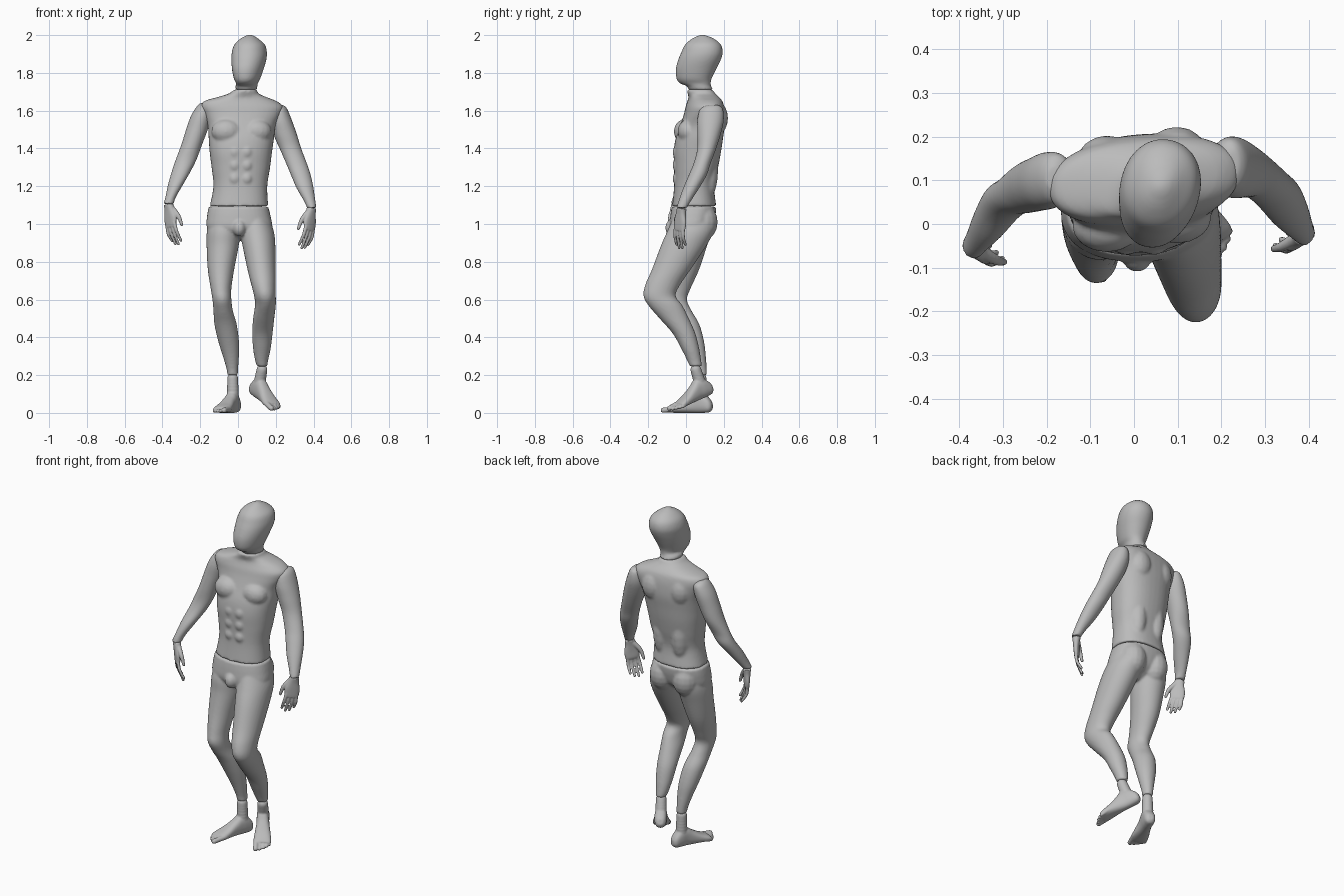
import bpy
import bmesh
import math
from mathutils import Matrix, Vector

cube = bpy.data.objects.get("Cube")
if cube:
    bpy.data.objects.remove(cube, do_unlink=True)

grey = bpy.data.materials.new("plain grey")
grey.use_nodes = True
grey.diffuse_color = (0.5, 0.5, 0.5, 1)
grey.node_tree.nodes["Principled BSDF"].inputs["Base Color"].default_value = grey.diffuse_color


# Helpers: everything is modelled in hundredths of a unit and scaled in finish()
def spline(rows, steps=5):
    """Smoothly interpolate the rows of a section table."""
    rows = [Vector(r) for r in rows]
    rows = [rows[0]] + rows + [rows[-1]]
    result = []
    for a, b, c, d in zip(rows, rows[1:], rows[2:], rows[3:]):
        for s in range(steps):
            t = s / steps
            result.append(b + (c - a) * (t / 2)
                          + (a * 2 - b * 5 + c * 4 - d) * (t * t / 2)
                          + (b * 3 - a - c * 3 + d) * (t * t * t / 2))
    return result + [rows[-1]]


def loft(bm, rows, matrix=Matrix(), power=2.0, twist=0.0, sides=40):
    """Skin rounded sections given as (height, x min, x max, y min, y max)."""
    sections = spline(rows)
    rings = []
    for i, (h, x0, x1, y0, y1) in enumerate(sections):
        shear = twist * i / len(sections)
        ring = []
        for k in range(sides):
            angle = math.tau * k / sides
            c, s = math.cos(angle), math.sin(angle)
            dx = math.copysign(abs(c) ** (2 / power), c) * (x1 - x0) / 2
            dy = math.copysign(abs(s) ** (2 / power), s) * (y1 - y0) / 2
            point = Vector(((x0 + x1) / 2 + dx, (y0 + y1) / 2 + dy + shear * dx, h))
            ring.append(bm.verts.new(matrix @ point))
        rings.append(ring)
    for low, high in zip(rings, rings[1:]):
        for k in range(sides):
            n = (k + 1) % sides
            bm.faces.new((low[k], low[n], high[n], high[k]))
    bm.faces.new(rings[0][::-1])
    bm.faces.new(rings[-1])


def blob(bm, centre, radii, matrix=Matrix()):
    shape = matrix @ Matrix.Translation(centre) @ Matrix.Diagonal((*radii, 1))
    bmesh.ops.create_uvsphere(bm, u_segments=16, v_segments=10, radius=1, matrix=shape)


def digit(bm, points, r0, r1, matrix=Matrix(), steps=9):
    """A finger-like form: closely spaced balls along a path."""
    path = spline(points, steps)
    for i, p in enumerate(path):
        r = r0 + (r1 - r0) * i / (len(path) - 1)
        blob(bm, p, (r, r, r), matrix)


def frame(origin, across, up, forward):
    m = Matrix((across, up, forward)).transposed().to_4x4()
    m.translation = origin
    return m


def finish(bm, name, voxel, smoothing=4):
    """Fuse the overlapping forms of a part into one smooth skin."""
    bmesh.ops.scale(bm, vec=(0.01, 0.01, 0.01), verts=bm.verts)
    bmesh.ops.recalc_face_normals(bm, faces=bm.faces)
    mesh = bpy.data.meshes.new(name)
    bm.to_mesh(mesh)
    bm.free()
    mesh.materials.append(grey)
    for poly in mesh.polygons:
        poly.use_smooth = True
    obj = bpy.data.objects.new(name, mesh)
    bpy.context.collection.objects.link(obj)
    fuse = obj.modifiers.new("fuse", 'REMESH')
    fuse.mode = 'VOXEL'
    fuse.voxel_size = voxel
    fuse.use_smooth_shade = True
    relax = obj.modifiers.new("relax", 'SMOOTH')
    relax.factor = 0.5
    relax.iterations = smoothing


# Head, turned a little to its right
bm = bmesh.new()
pivot = Vector((6, 8, 0))
turn = Matrix.Translation(pivot) @ Matrix.Rotation(math.radians(-14), 4, 'Z') @ Matrix.Translation(-pivot)
loft(bm, [(171, -1, 10, 1, 14), (173, -1, 10.5, 0, 13), (174.5, 0, 11, -3.5, 13),
          (177, -1, 12.5, -5.3, 13.5), (182, -2.3, 14, -5.6, 16), (187, -3, 15, -4.2, 18.5),
          (191, -3.2, 15, -2.5, 19.5), (195, -2, 13.8, -0.5, 18.5), (198, 1, 10.5, 3, 15),
          (199.7, 4, 8, 6.5, 11), (200.2, 5.5, 6.5, 8, 9)], turn, 2.1)
finish(bm, "head", 0.007)

# Torso with chest, belly and shoulder blade muscles
bm = bmesh.new()
loft(bm, [(109.4, -15, 16, -7.3, 16), (120, -13, 15.5, -6.3, 15), (130, -14, 17, -6.3, 17),
          (138, -15, 18, -6.5, 18.5), (145, -15.5, 19, -5.5, 19.5), (152, -16, 20, -3, 20.5),
          (158, -18, 23, -1, 20.5), (162, -19.5, 24, 0, 20), (165, -18, 20.5, 1, 19),
          (167, -11.5, 15.5, 1.5, 17.5), (169, -5, 11, 1, 15.5), (171.2, -2, 10, 0.5, 14)],
     power=2.3, twist=0.13)
for side in (-1, 1):
    blob(bm, (1.8 + side * 8, 0.5 + side, 149), (8, 6, 6.5))
    blob(bm, (1.8 + side * 8, 15 + side, 156), (7, 6.3, 9))
    blob(bm, (1.4 + side * 6, 10.5, 128), (5.5, 6.5, 16))
    for height in (124, 131, 138):
        blob(bm, (1.4 + side * 3.2, -4.6, height), (3, 2.6, 3.3))
finish(bm, "torso", 0.008)

# Arms, from shoulder down to wrist
arms = {
    "right_arm": [(164, -20, -17, 8, 13), (162, -22, -14, 5, 16), (157, -25, -14, 3.5, 16.5),
                  (150, -27.5, -16, 3, 15.5), (142, -30, -19, 2.5, 14), (134, -33, -22, 2, 11),
                  (128, -35, -25, 0, 9.5), (121, -37, -29, -4, 5), (114, -38.5, -33, -7, 0),
                  (110.6, -39.5, -34, -8, -2.5)],
    "left_arm": [(163, 21, 24, 11, 17), (161, 18, 26, 7.5, 19.5), (155, 17, 28.5, 6, 20),
                 (148, 18.5, 31, 6, 18.5), (140, 22, 33.5, 6, 16), (132, 25.5, 36.5, 4, 13),
                 (126, 28, 38.5, 1.5, 11), (119, 31, 40, -1.5, 7), (112, 35, 41, -4, 2.5),
                 (108.6, 36.5, 41.5, -5, 0.5)],
}
for name, rows in arms.items():
    bm = bmesh.new()
    loft(bm, rows)
    finish(bm, name, 0.006)

# Pelvis and legs as one part
bm = bmesh.new()
loft(bm, [(109.2, -15.5, 16, -7.5, 16), (104, -16.4, 17.3, -8.3, 15.5), (98, -16.4, 18, -8.5, 13.5),
          (94, -12, 14, -6, 9), (92, -7, 9, -3, 6)], power=2.3)
loft(bm, [(103, -15, 0, -6, 14), (96, -16.5, 1, -8, 13.5), (88, -16.6, 0.3, -8.5, 11),
          (76, -16, -2, -10.5, 7), (66, -14.5, -3.5, -12.7, 2.5), (60, -13.5, -3.5, -13.5, 0.5),
          (54, -13, -2.7, -10.5, 3), (47, -12.5, -0.7, -6, 7), (38, -10.5, 0.5, -1.5, 9.5),
          (30, -8, 0.5, 2, 10.5), (23, -6, 0, 4.5, 11), (20, -5.6, 0, 5, 11)])
loft(bm, [(103, 1, 16.5, -7, 15), (96, 1, 19, -10, 14.5), (88, 2.5, 19.8, -13.5, 10.5),
          (76, 5, 20, -18, 2.5), (68, 7, 20, -21.5, -3), (62, 8.5, 20, -22.5, -5.5),
          (57, 9, 20, -20, -2), (50, 8, 19.2, -14, 1.5), (42, 7.5, 18.3, -7, 5),
          (34, 8, 17.3, -2.5, 7), (28, 9, 16, 0.5, 8), (24.6, 10, 15.5, 2, 8.5)])
for side in (-1, 1):
    blob(bm, (1 + side * 7.5, 8.5, 101), (7.6, 8.3, 10))
blob(bm, (0.7, -7, 98), (3.6, 4, 4.6))
finish(bm, "pelvis_and_legs", 0.007)


# Feet: heel at the origin of the frame, big toe towards +x
def foot(name, side, heel, heading, pitch, ankle):
    bm = bmesh.new()
    flat = Vector((*heading, 0)).normalized()
    across = Vector((flat.y, -flat.x, 0)) * side
    c, s = math.cos(pitch), math.sin(pitch)
    up = Vector((0, 0, 1))
    m = frame(heel, across, up * c + flat * s, flat * c - up * s)
    loft(bm, [(0, -1.5, 1.5, 2, 5), (1.5, -2.9, 2.9, 0.4, 7.5), (5, -3.4, 3.4, 0, 11),
              (8.5, -3.4, 3.4, 0, 11), (12, -3.8, 3.5, 0, 8.6), (17, -4.6, 4.2, 0, 5.7),
              (21, -5, 4.5, 0, 4), (23, -4.6, 4.3, 0.2, 3)], m, 2.4)
    for x, tip, r in ((3.2, 26.6, 1.4), (1, 26.2, 1), (-0.9, 25.2, 1), (-2.6, 24, 1), (-4, 22.7, 0.9)):
        digit(bm, [(x * 0.95, r + 0.8, 19), (x, r, tip)], r * 1.1, r, m)
    digit(bm, [ankle, m @ Vector((0, 5, 6))], 2.9, 3.4)
    finish(bm, name, 0.0045)


foot("right_foot", -1, (-0.5, 13.8, 0), (-0.37, -0.93), 0, (-2.8, 8, 18.2))
foot("left_foot", 1, (6.9, 14.6, 10.2), (0.53, -0.85), math.radians(20), (12.7, 5.2, 22.8))


# Hands: wrist at the origin of the frame, thumb towards +x, back of hand +y
def hand(name, side, wrist):
    bm = bmesh.new()
    forward = Vector((-0.13 * side, -0.13, -1)).normalized()
    back = Vector((side, -1, 0)).normalized()
    thumb = Vector((-side, -1, 0))
    thumb = (thumb - forward * thumb.dot(forward)).normalized()
    m = frame(wrist, thumb, back, forward)
    loft(bm, [(0, -2.6, 2.6, -2.4, 2.2), (3, -3, 3.2, -2, 1.8), (7, -4.2, 4, -1.7, 1.5),
              (10.5, -4.3, 3.6, -1.5, 1.2), (12, -3.9, 3.2, -1, 1)], m, 2.3)
    for x, tip in ((2.7, 20), (0.7, 21.5), (-1.3, 21), (-3.2, 19)):
        digit(bm, [(x * 0.9, 0, 10), (x * 1.1, -0.5, 15), (x * 1.1, -2.8, tip)], 1.05, 0.75, m)
    digit(bm, [(1.6, -0.6, 2.5), (4.5, -1.6, 7), (5.3, -2.6, 12)], 1.6, 0.8, m)
    finish(bm, name, 0.0035)


hand("right_hand", -1, (-36.8, -5.3, 110.4))
hand("left_hand", 1, (39, -2.3, 108.4))
